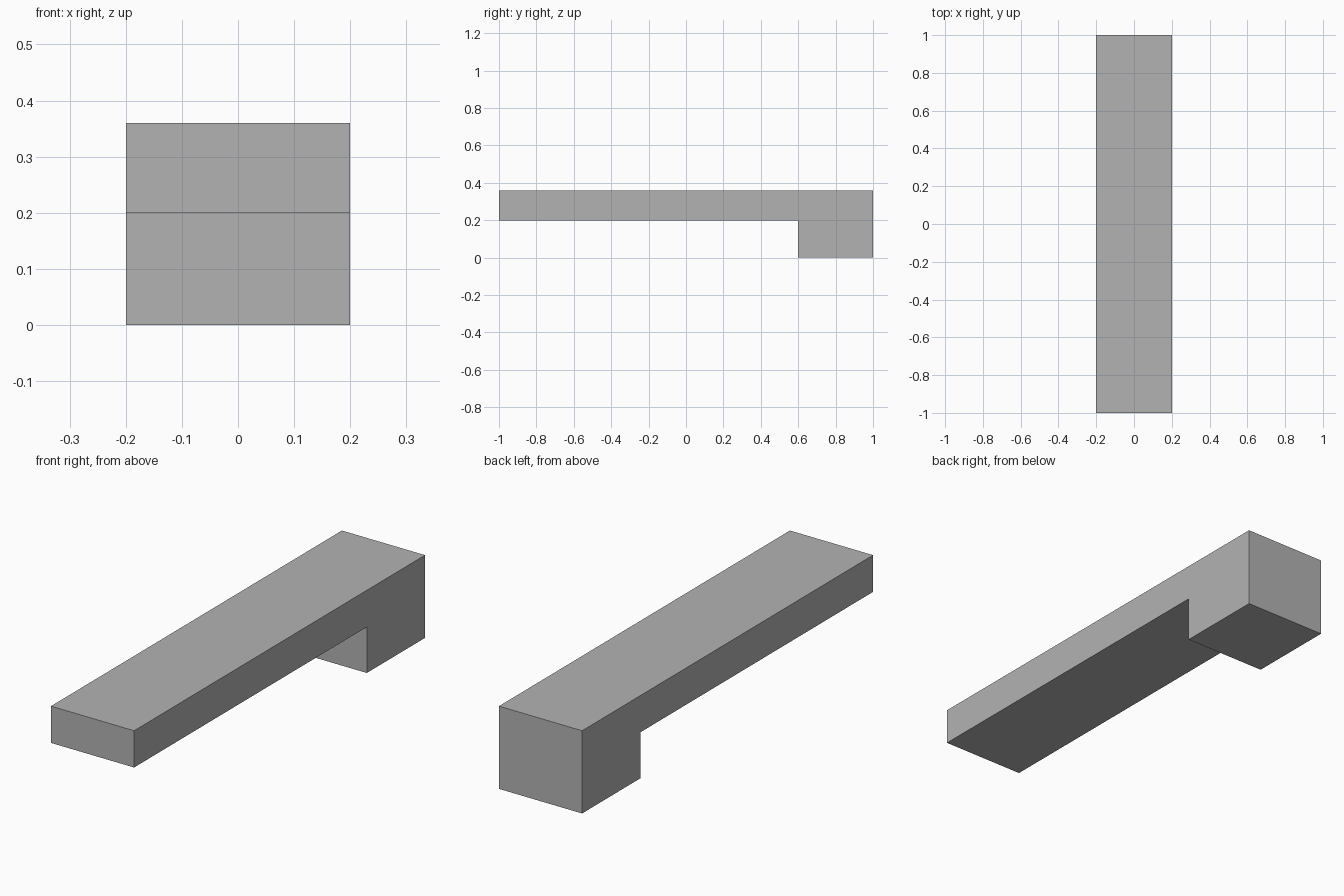
import bpy
import bmesh
from mathutils import Vector

cube = bpy.data.objects.get("Cube")
if cube:
    bpy.data.objects.remove(cube, do_unlink=True)

# Plain grey material
grey = bpy.data.materials.new("plain grey")
grey.use_nodes = True
colour = (0.45, 0.45, 0.45, 1)
grey.diffuse_color = colour
grey.node_tree.nodes["Principled BSDF"].inputs["Base Color"].default_value = colour

# Side profile (y, z): a long slab with a block foot under its back end
half_width = 0.2
profile = [(-1, 0.36), (-1, 0.2), (0.6, 0.2), (0.6, 0), (1, 0), (1, 0.36)]

# Extrude the profile across the width
bm = bmesh.new()
side = bm.faces.new([bm.verts.new((-half_width, y, z)) for y, z in profile])
extruded = bmesh.ops.extrude_face_region(bm, geom=[side], use_keep_orig=True)
moved = [v for v in extruded["geom"] if isinstance(v, bmesh.types.BMVert)]
bmesh.ops.translate(bm, verts=moved, vec=Vector((2 * half_width, 0, 0)))
bmesh.ops.recalc_face_normals(bm, faces=bm.faces)

mesh = bpy.data.meshes.new("slab_with_foot")
bm.to_mesh(mesh)
bm.free()
mesh.materials.append(grey)
slab = bpy.data.objects.new("slab_with_foot", mesh)
bpy.context.collection.objects.link(slab)
